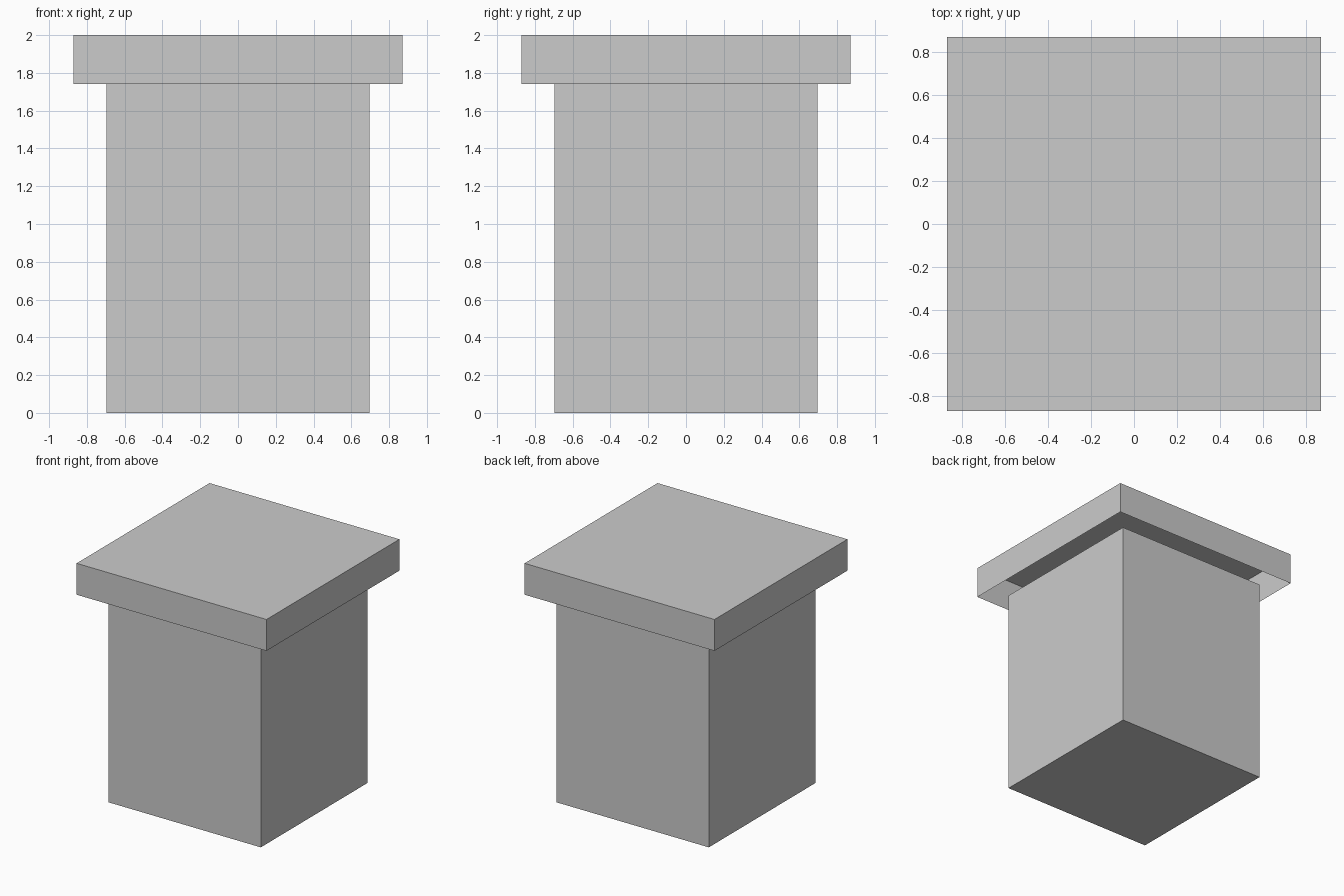
import bpy
import bmesh
from mathutils import Matrix

if "Cube" in bpy.data.objects:
    bpy.data.objects.remove(bpy.data.objects["Cube"])


def open_box(name, half, z0, z1, open_side):
    """Square box with one horizontal face left open (+1 top, -1 bottom)."""
    bm = bmesh.new()
    bmesh.ops.create_cube(bm, size=1.0)
    bmesh.ops.transform(
        bm, verts=bm.verts,
        matrix=Matrix.Translation((0, 0, (z0 + z1) / 2))
        @ Matrix.Diagonal((2 * half, 2 * half, z1 - z0, 1)))
    bm.normal_update()
    hidden = [f for f in bm.faces if f.normal.z * open_side > 0.9]
    bmesh.ops.delete(bm, geom=hidden, context='FACES')
    mesh = bpy.data.meshes.new(name)
    bm.to_mesh(mesh)
    bm.free()
    obj = bpy.data.objects.new(name, mesh)
    bpy.context.collection.objects.link(obj)
    return obj


# Square post, closed underneath, covered by the cap
open_box("post", 0.697, 0.0, 1.74, 1)

# Overhanging cap, a thin shell open underneath
open_box("cap", 0.87, 1.74, 2.0, -1)
